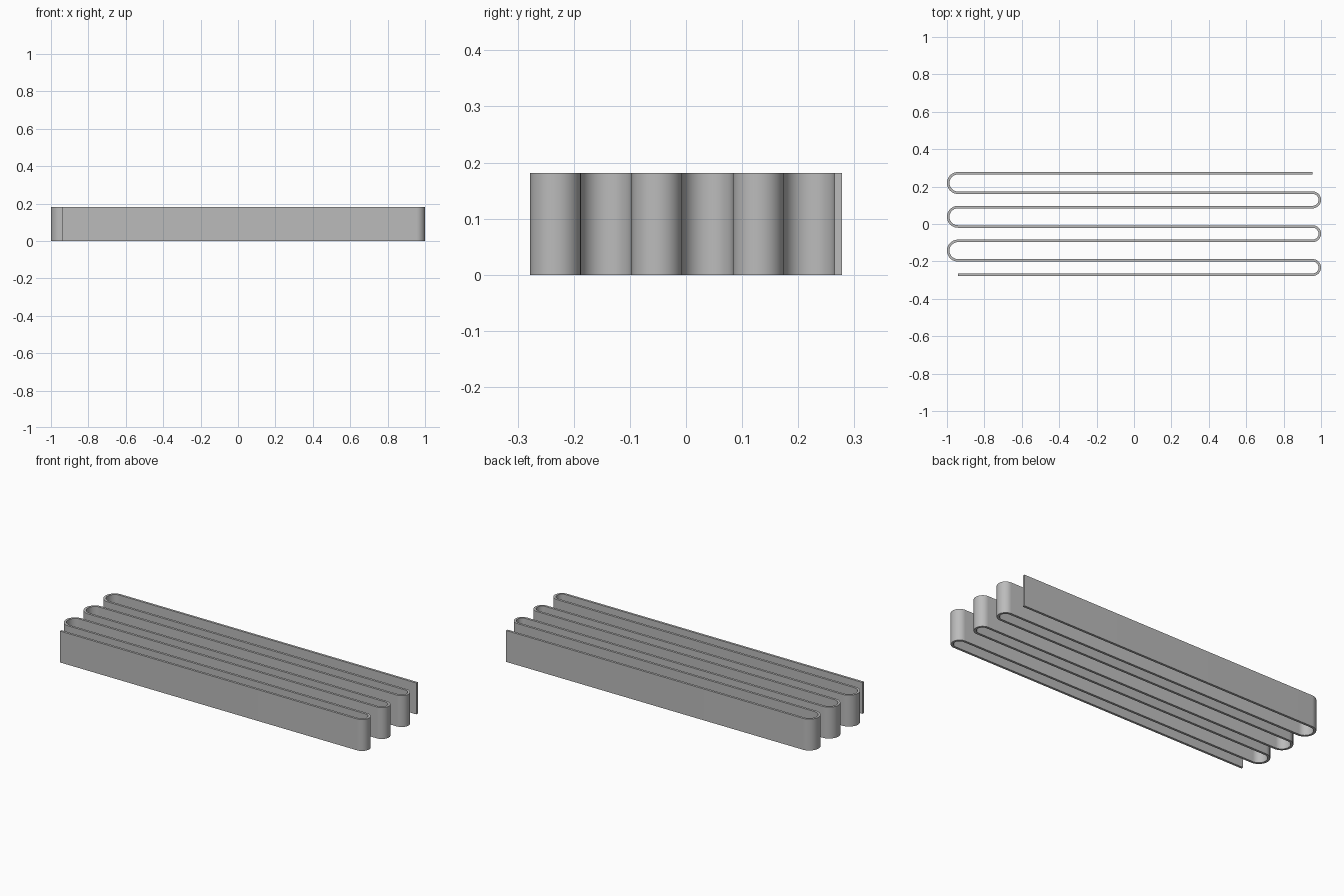
import bpy
import bmesh
from math import cos, sin, pi, radians
from mathutils import Vector

# Remove the default cube
cube = bpy.data.objects.get("Cube")
if cube:
    bpy.data.objects.remove(cube, do_unlink=True)

HEIGHT = 0.181      # height of the strip
THICK = 0.0134      # thickness of the strip
RADIUS = 0.0452     # outside of right bends, inside of left bends
RIGHT_X = 1 - RADIUS
LEFT_X = -1 + RADIUS + THICK
BENDS = 6
STEPS = 24          # segments per bend

# Flat grey material
grey = bpy.data.materials.new("plain_grey")
grey.use_nodes = True
colour = (0.5, 0.5, 0.5, 1)
grey.diffuse_color = colour
grey.node_tree.nodes["Principled BSDF"].inputs["Base Color"].default_value = colour

# Guide line: (point, direction towards the other face of the strip)
y = -BENDS * RADIUS - THICK / 2
guide = [(Vector((LEFT_X, y, 0)), Vector((0, 1, 0)))]
for bend in range(BENDS):
    side = 1 if bend % 2 == 0 else -1
    centre = Vector((RIGHT_X if side > 0 else LEFT_X, y + RADIUS, 0))
    for i in range(STEPS + 1):
        angle = -pi / 2 + pi * i / STEPS
        out = Vector((side * cos(angle), sin(angle), 0))
        guide.append((centre + out * RADIUS, -out * side))
    y += 2 * RADIUS
guide.append((Vector((RIGHT_X, y, 0)), Vector((0, 1, 0))))

# Sweep a rectangular cross-section along the guide line
bm = bmesh.new()
up = Vector((0, 0, HEIGHT))
rings = []
for point, across in guide:
    inner = point + across * THICK
    rings.append([bm.verts.new(p) for p in (point, inner, inner + up, point + up)])
for a, b in zip(rings, rings[1:]):
    for k in range(4):
        n = (k + 1) % 4
        bm.faces.new((a[k], a[n], b[n], b[k]))
bm.faces.new(rings[0])
bm.faces.new(rings[-1])
bmesh.ops.recalc_face_normals(bm, faces=bm.faces)

mesh = bpy.data.meshes.new("serpentine_strip")
bm.to_mesh(mesh)
bm.free()
mesh.materials.append(grey)
strip = bpy.data.objects.new("serpentine_strip", mesh)
bpy.context.collection.objects.link(strip)

# Smooth bends with crisp rims
bpy.ops.object.select_all(action="DESELECT")
strip.select_set(True)
bpy.context.view_layer.objects.active = strip
bpy.ops.object.shade_smooth_by_angle(angle=radians(30))
